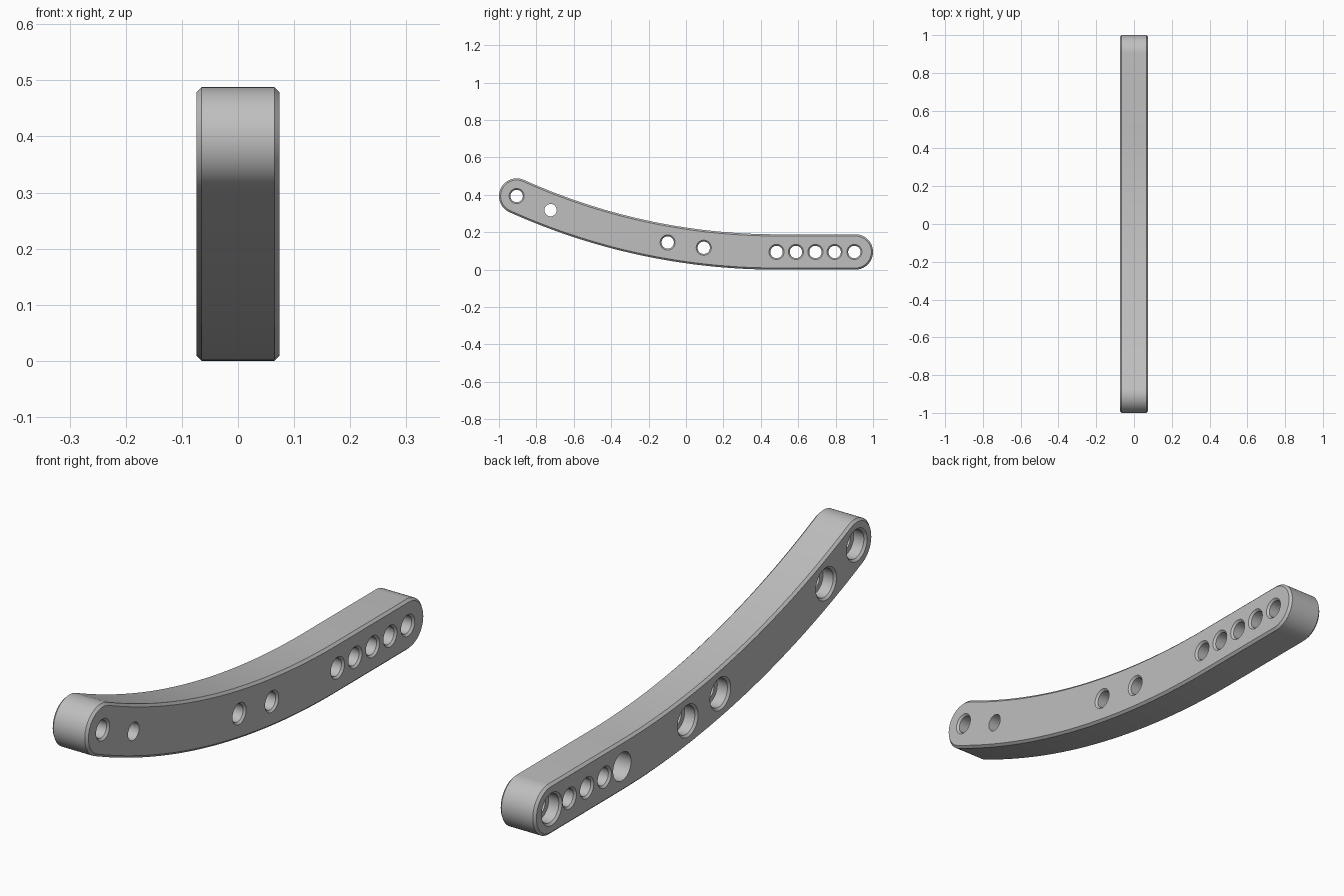
import bpy
import bmesh
from math import sin, cos, pi, asin, radians

cube = bpy.data.objects.get("Cube")
if cube:
    bpy.data.objects.remove(cube, do_unlink=True)

HALF_W, RADIUS, CHAMFER = 0.074, 0.0945, 0.009
BASE_Z = RADIUS
BACK_Y, BEND_Y, FRONT_Y = 0.9055, 0.485, -0.9055   # straight part, then arc
RISE = 0.299
RUN = BEND_Y - FRONT_Y
ARC_R = (RUN ** 2 + RISE ** 2) / (2 * RISE)
SWEEP = asin(RUN / ARC_R)


def centre_z(y):
    """Height of the bar's centre line at y."""
    d = max(0.0, BEND_Y - y)
    return BASE_Z + ARC_R - (ARC_R ** 2 - d ** 2) ** 0.5


def outline(r, arc_steps=40, cap_steps=28):
    """Closed (y, z) outline of the bar with half thickness r."""
    pivot_z = BASE_Z + ARC_R
    pts = []
    for i in range(cap_steps + 1):                       # back cap
        a = -pi / 2 + pi * i / cap_steps
        pts.append((BACK_Y + r * cos(a), BASE_Z + r * sin(a)))
    for i in range(arc_steps):                           # upper curve
        a = SWEEP * i / arc_steps
        pts.append((BEND_Y - (ARC_R - r) * sin(a), pivot_z - (ARC_R - r) * cos(a)))
    for i in range(cap_steps + 1):                       # front cap
        a = pi / 2 - SWEEP + pi * i / cap_steps
        pts.append((FRONT_Y + r * cos(a), BASE_Z + RISE + r * sin(a)))
    for i in reversed(range(arc_steps)):                 # lower curve
        a = SWEEP * i / arc_steps
        pts.append((BEND_Y - (ARC_R + r) * sin(a), pivot_z - (ARC_R + r) * cos(a)))
    return pts


def loft(bm, rings):
    """Skin rings of equal length and close both ends."""
    loops = [[bm.verts.new(p) for p in ring] for ring in rings]
    n = len(loops[0])
    for a, b in zip(loops, loops[1:]):
        for i in range(n):
            j = (i + 1) % n
            bm.faces.new((a[i], a[j], b[j], b[i]))
    bm.faces.new(loops[0])
    bm.faces.new(loops[-1])


def finish(bm, name):
    bmesh.ops.recalc_face_normals(bm, faces=bm.faces[:])
    mesh = bpy.data.meshes.new(name)
    bm.to_mesh(mesh)
    bm.free()
    obj = bpy.data.objects.new(name, mesh)
    bpy.context.collection.objects.link(obj)
    return obj


# Curved bar with chamfered rims
bm = bmesh.new()
inner = HALF_W - CHAMFER
loft(bm, [[(x, y, z) for y, z in outline(r)] for x, r in (
    (-HALF_W, RADIUS - CHAMFER), (-inner, RADIUS),
    (inner, RADIUS), (HALF_W, RADIUS - CHAMFER))])
bar = finish(bm, "curved_bar")

# Hole profiles as (x, radius), running from -x to +x
OUT = 0.02
BORE, RIM = 0.033, 0.0075
left_rim = [(HALF_W - RIM, BORE), (HALF_W, BORE + RIM), (HALF_W + OUT, BORE + RIM)]
plain_end = [(HALF_W + OUT, BORE)]
small_start = [(-x, r) for x, r in reversed(left_rim)]


def recess(r, rim, depth):
    """Wide counterbore on the -x side, with an optional chamfer."""
    start = [(-HALF_W - OUT, r + rim)]
    if rim:
        start += [(-HALF_W, r + rim), (-HALF_W + rim, r)]
    floor = -HALF_W + depth
    return start + [(floor, r), (floor, BORE)]


wide = recess(0.053, 0.008, 0.05)
deep = recess(0.053, 0, 0.08)
holes = [(y, wide + left_rim) for y in (0.9, 0.095, -0.098, -0.9055)]
holes += [(y, small_start + left_rim) for y in (0.795, 0.692, 0.588)]
holes += [(0.484, deep + left_rim), (-0.724, wide + plain_end)]

# Cutter for all holes
bm = bmesh.new()
SIDES = 40
for y, profile in holes:
    z = centre_z(y)
    loft(bm, [[(x, y + r * cos(2 * pi * i / SIDES), z + r * sin(2 * pi * i / SIDES))
               for i in range(SIDES)] for x, r in profile])
cutter = finish(bm, "hole_cutter")
cutter.hide_render = True

mod = bar.modifiers.new("holes", "BOOLEAN")
mod.operation = "DIFFERENCE"
mod.solver = "EXACT"
mod.object = cutter
bpy.context.view_layer.objects.active = bar
bpy.ops.object.select_all(action="DESELECT")
bar.select_set(True)
bpy.ops.object.modifier_apply(modifier=mod.name)
bpy.data.objects.remove(cutter, do_unlink=True)

# Material and shading
grey = bpy.data.materials.new("plain_grey")
grey.use_nodes = True
colour = (0.52, 0.52, 0.52, 1)
grey.diffuse_color = colour
grey.node_tree.nodes["Principled BSDF"].inputs["Base Color"].default_value = colour
bar.data.materials.clear()
bar.data.materials.append(grey)
bpy.ops.object.shade_smooth_by_angle(angle=radians(30))
